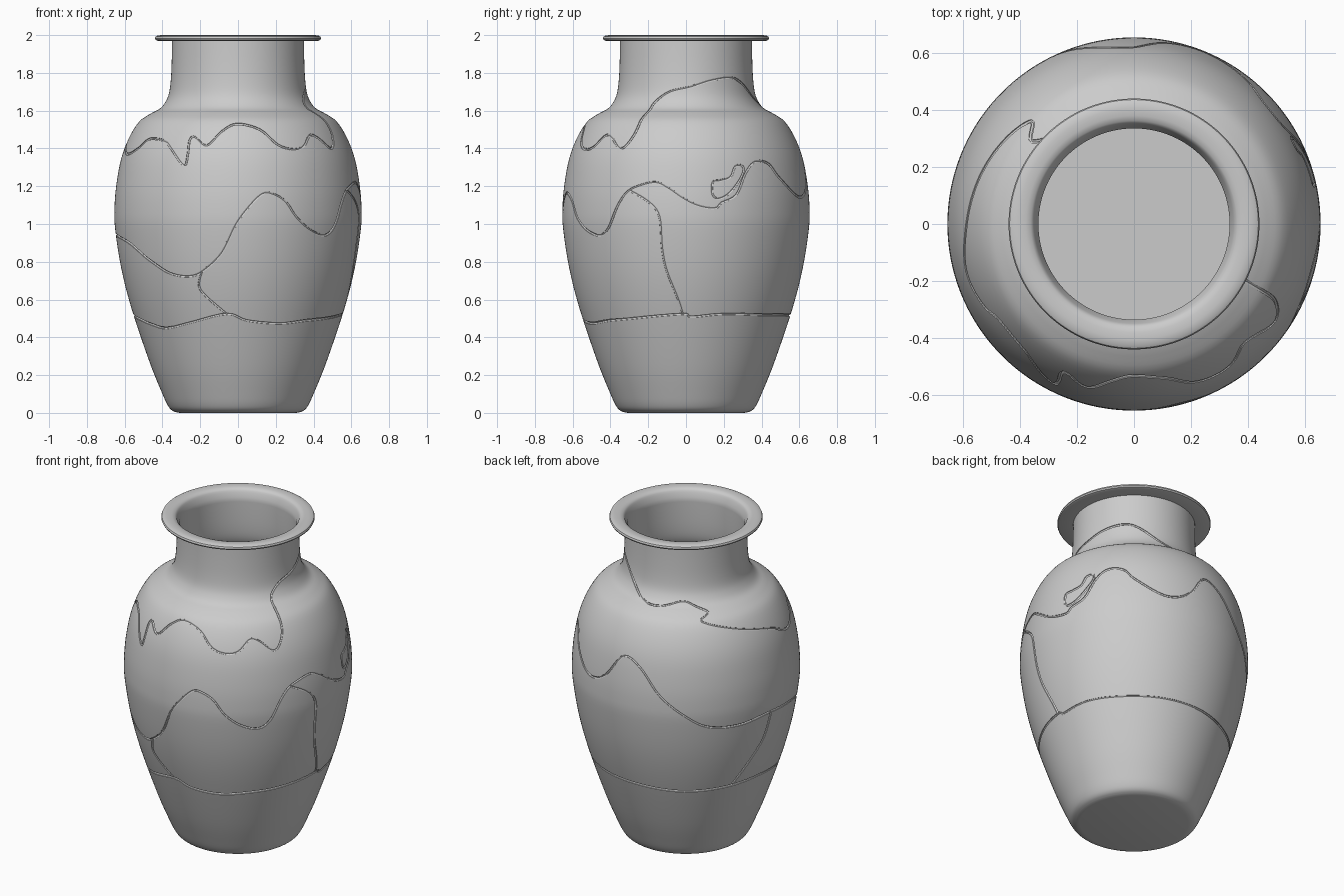
import bpy, bmesh, math
from mathutils import Vector

if "Cube" in bpy.data.objects:
    bpy.data.objects.remove(bpy.data.objects["Cube"])

# Outer wall, lip and inner wall profiles (radius, height)
WALL = [(0.33, 0.004), (0.352, 0.015), (0.372, 0.04), (0.40, 0.10), (0.465, 0.26),
        (0.56, 0.54), (0.617, 0.76), (0.65, 0.97), (0.654, 1.08), (0.645, 1.2),
        (0.62, 1.34), (0.58, 1.45), (0.525, 1.54), (0.465, 1.583), (0.415, 1.61),
        (0.385, 1.645), (0.366, 1.69), (0.356, 1.76), (0.351, 1.86), (0.349, 1.97)]
LIP = [(0.425, 1.97), (0.436, 1.974), (0.44, 1.982), (0.436, 1.992), (0.425, 1.998),
       (0.405, 2.0), (0.38, 1.999), (0.362, 1.994), (0.352, 1.984), (0.349, 1.974)]


def smooth(pts, n, closed=False):
    """Catmull-Rom sampling of 2D points."""
    m, out = len(pts), []
    for i in range(m if closed else m - 1):
        g = [Vector(pts[(i + k) % m] if closed else pts[min(max(i + k, 0), m - 1)])
             for k in (-1, 0, 1, 2)]
        if closed:                       # unwrap angles across the seam
            for k in (0, 2, 3):
                d = g[k][0] - g[1][0]
                g[k][0] -= 2 * math.pi * round(d / (2 * math.pi))
        for j in range(n):
            t = j / n
            out.append(0.5 * (2 * g[1] + (g[2] - g[0]) * t
                       + (2 * g[0] - 5 * g[1] + 4 * g[2] - g[3]) * t * t
                       + (3 * g[1] - g[0] - 3 * g[2] + g[3]) * t ** 3))
    if not closed:
        out.append(Vector(pts[-1]))
    return out


outer = smooth(WALL, 4)


def radius(z):
    for a, b in zip(outer, outer[1:]):
        if a[1] <= z <= b[1]:
            return a[0] + (b[0] - a[0]) * (z - a[1]) / (b[1] - a[1])
    return outer[-1][0]


def new_object(name, bm):
    bmesh.ops.recalc_face_normals(bm, faces=bm.faces)
    me = bpy.data.meshes.new(name)
    bm.to_mesh(me)
    bm.free()
    ob = bpy.data.objects.new(name, me)
    bpy.context.collection.objects.link(ob)
    return ob


# Vase body: closed lathe profile
inner = []
for i in range(len(outer) - 1, 0, -1):
    a, b = outer[max(i - 1, 0)], outer[min(i + 1, len(outer) - 1)]
    t = (b - a).normalized()
    p = outer[i] + Vector((-t[1], t[0])) * 0.014
    if 0.03 < p[1] < 1.96:
        inner.append(p)
profile = [Vector((0.0, 0.0)), Vector((0.31, 0.0))] + outer + [Vector(p) for p in LIP] \
    + inner + [Vector((0.0, inner[-1][1]))]
SEG = 160
bm = bmesh.new()
rings = []
for r, z in profile:
    if r == 0:
        rings.append([bm.verts.new((0, 0, z))] * SEG)
    else:
        rings.append([bm.verts.new((r * math.cos(2 * math.pi * k / SEG),
                                    r * math.sin(2 * math.pi * k / SEG), z)) for k in range(SEG)])
for a, b in zip(rings, rings[1:]):
    for k in range(SEG):
        q = list(dict.fromkeys((a[k], a[(k + 1) % SEG], b[(k + 1) % SEG], b[k])))
        bm.faces.new(q)
vase = new_object("vase_body", bm)


# Crack points: F = read from front, R = read from right, A = angle round from the front
def F(*p):
    return [(math.asin(max(-1, min(1, x / radius(z)))), z) for x, z in p]


def R(*p):
    return [(math.pi / 2 + math.asin(max(-1, min(1, y / radius(z)))), z) for y, z in p]


def A(*p):
    return [(math.radians(a), z) for a, z in p]


lower_ring = F((-.46, .47), (-.38, .45), (-.25, .48), (-.06, .525), (.05, .49), (.22, .475), (.36, .49)) \
    + R((-.3, .5), (-.02, .525), (.03, .51), (.2, .525), (.4, .52)) \
    + A((160, .52), (185, .515), (214, .5), (243, .51), (265, .52), (285, .5))
middle_ring = F((-.59, .91), (-.47, .81), (-.36, .74), (-.25, .725), (-.175, .76), (-.085, .85),
                (-.01, 1.0), (.065, 1.1), (.13, 1.16), (.18, 1.16), (.25, 1.12), (.31, 1.035),
                (.38, .97), (.455, .94)) \
    + R((-.41, .98), (-.36, 1.1), (-.31, 1.17), (-.24, 1.205), (-.16, 1.22), (-.095, 1.19),
        (-.005, 1.13), (.075, 1.095), (.155, 1.085), (.19, 1.115), (.265, 1.155), (.315, 1.27),
        (.365, 1.33), (.435, 1.32), (.49, 1.25)) \
    + A((152, 1.16), (161, 1.145), (170, 1.2), (180, 1.34), (191, 1.29), (202, 1.14), (214, 1.03),
        (226, .95), (243, .93), (264, .95))
upper_ring = F((-.53, 1.4), (-.47, 1.45), (-.39, 1.44), (-.35, 1.395), (-.285, 1.31), (-.265, 1.37),
               (-.255, 1.445), (-.23, 1.46), (-.165, 1.415), (-.085, 1.49), (-.005, 1.53),
               (.115, 1.5), (.21, 1.42), (.29, 1.395), (.345, 1.41), (.38, 1.47), (.425, 1.455)) \
    + R((-.34, 1.4), (-.27, 1.48), (-.215, 1.58), (-.165, 1.645), (-.085, 1.7), (.02, 1.725),
        (.13, 1.76), (.235, 1.775), (.295, 1.745)) \
    + A((165, 1.66), (180, 1.61), (196, 1.605), (212, 1.63), (222, 1.61), (231, 1.585), (225, 1.56),
        (229, 1.54), (248, 1.49), (271, 1.43), (286, 1.37))
island = R((.14, 1.22), (.14, 1.155), (.17, 1.135), (.23, 1.165), (.295, 1.255), (.3, 1.305),
           (.26, 1.305), (.235, 1.25), (.18, 1.23))
front_branch = F((-.19, .745), (-.205, .67), (-.16, .61), (-.06, .525))
right_branch = R((-.3, 1.18), (-.2, 1.12), (-.14, 1.04), (-.125, .87), (-.1, .75), (-.04, .6), (-.015, .523))
left_branch = A((264, .95), (261, .8), (255, .69), (243, .51))


def cutter(pts, closed, rad=0.0075, sides=6):
    """Thin tube lying along the wall surface."""
    path, frames = [], []
    for a, z in smooth(pts, 5, closed):
        r = radius(z)
        path.append(Vector((r * math.sin(a), -r * math.cos(a), z)))
        slope = (radius(z + .01) - radius(z - .01)) / .02
        frames.append(Vector((math.sin(a), -math.cos(a), -slope)).normalized())
    bm, n, loops = bmesh.new(), len(path), []
    for i, (p, nor) in enumerate(zip(path, frames)):
        b, c = (path[i - 1], path[(i + 1) % n]) if closed else (path[max(i - 1, 0)], path[min(i + 1, n - 1)])
        side = (c - b).cross(nor).normalized()
        loops.append([bm.verts.new(p + rad * (math.cos(2 * math.pi * k / sides) * nor
                                              + math.sin(2 * math.pi * k / sides) * side))
                      for k in range(sides)])
    for i in range(n if closed else n - 1):
        a, b = loops[i], loops[(i + 1) % n]
        for k in range(sides):
            bm.faces.new((a[k], a[(k + 1) % sides], b[(k + 1) % sides], b[k]))
    if not closed:
        bm.faces.new(loops[0])
        bm.faces.new(loops[-1])
    ob = new_object("crack_cutter", bm)
    ob.hide_render = True
    return ob


# Carve the crack lines
bpy.context.view_layer.objects.active = vase
vase.select_set(True)
for pts, closed in ((lower_ring, True), (middle_ring, True), (upper_ring, True), (island, True),
                    (front_branch, False), (right_branch, False), (left_branch, False)):
    tool = cutter(pts, closed)
    mod = vase.modifiers.new("crack", 'BOOLEAN')
    mod.operation, mod.solver, mod.object = 'DIFFERENCE', 'MANIFOLD', tool
    bpy.ops.object.modifier_apply(modifier=mod.name)
    bpy.data.objects.remove(tool)

bpy.ops.object.shade_smooth_by_angle(angle=math.radians(35))
